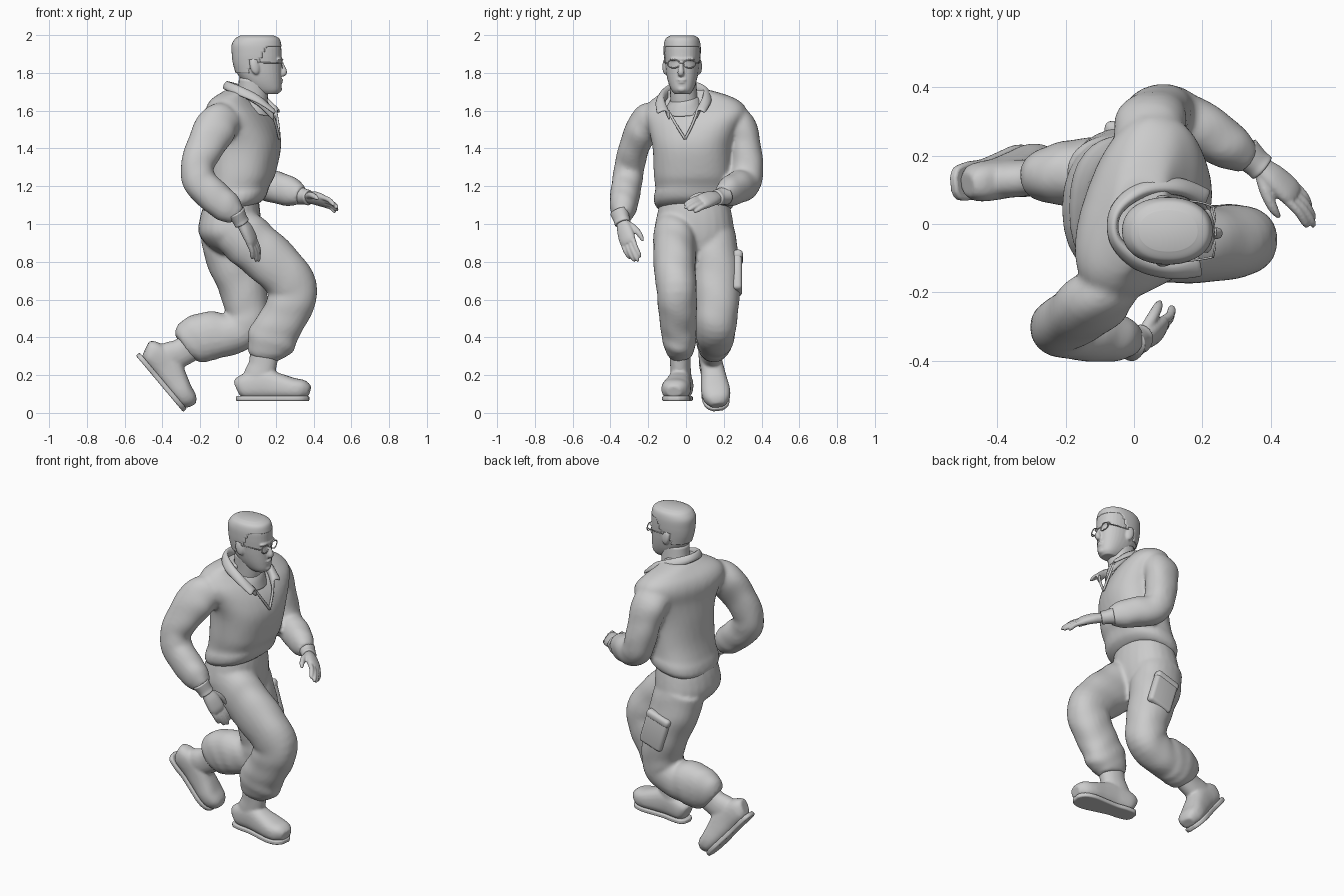
import bpy, bmesh, math
from mathutils import Vector, Matrix

def finish(name, bm, voxel=0, smooth=0, mods=()):
    bmesh.ops.recalc_face_normals(bm, faces=bm.faces)
    me = bpy.data.meshes.new(name)
    bm.to_mesh(me)
    bm.free()
    ob = bpy.data.objects.new(name, me)
    bpy.context.collection.objects.link(ob)
    for p in me.polygons:
        p.use_smooth = True
    if voxel:
        r = ob.modifiers.new("blend", 'REMESH')
        r.mode, r.voxel_size, r.use_smooth_shade = 'VOXEL', voxel, True
    if smooth:
        s = ob.modifiers.new("smooth", 'SMOOTH')
        s.factor, s.iterations = 0.5, smooth
    for kind, props in mods:
        m = ob.modifiers.new(kind.lower(), kind)
        for k, v in props.items():
            setattr(m, k, v)
    return ob

def spline(rows, steps):
    # Catmull-Rom through rows of numbers
    out, n = [], len(rows)
    for i in range(n - 1):
        a, b, c, d = (rows[max(0, min(n - 1, i + k))] for k in (-1, 0, 1, 2))
        for s in range(steps):
            t = s / steps
            out.append([0.5 * (2 * q + (r - p) * t + (2 * p - 5 * q + 4 * r - u) * t * t
                        + (3 * q - p - 3 * r + u) * t ** 3) for p, q, r, u in zip(a, b, c, d)])
    return out + [list(rows[-1])]

def tube(bm, rows, side=(0, 1, 0), steps=5, seg=24, power=2.2, up=None, wrinkle=0, M=None):
    # rows: x, y, z, half width along side, half depth, optional yaw in degrees
    rows = spline([tuple(r) + (0,) * (6 - len(r)) for r in rows], steps)
    pts = [Vector(r[:3]) for r in rows]
    rings = []
    for i, r in enumerate(rows):
        t = Vector(up) if up else (pts[min(i + 1, len(pts) - 1)] - pts[max(i - 1, 0)])
        t.normalize()
        s = Matrix.Rotation(math.radians(r[5]), 3, 'Z') @ Vector(side)
        s = (s - t * s.dot(t)).normalized()
        d = s.cross(t)
        ring = []
        for k in range(seg):
            a = 2 * math.pi * k / seg
            c, e = math.cos(a), math.sin(a)
            f = 1 + wrinkle * math.sin(i * 1.1 + 1.6 * math.sin(a * 2))
            p = pts[i] + s * (r[3] * f * math.copysign(abs(c) ** (2 / power), c)) \
                + d * (r[4] * f * math.copysign(abs(e) ** (2 / power), e))
            ring.append(bm.verts.new(M @ p if M else p))
        rings.append(ring)
    for a, b in zip(rings, rings[1:]):
        for k in range(seg):
            bm.faces.new((a[k], a[(k + 1) % seg], b[(k + 1) % seg], b[k]))
    bm.faces.new(rings[0])
    bm.faces.new(rings[-1])

def blob(bm, loc, size, rot=(0, 0, 0)):
    M = Matrix.Translation(loc)
    for a, ax in zip(rot, 'XYZ'):
        M = M @ Matrix.Rotation(math.radians(a), 4, ax)
    bmesh.ops.create_uvsphere(bm, u_segments=16, v_segments=10, radius=1, matrix=M @ Matrix.Diagonal((*size, 1)))

# Jacket: torso (hem rising to the front) and both sleeves blended together
bm = bmesh.new()
tube(bm, [(-.03, .045, 1.08, .19, .14), (-.022, .045, 1.105, .212, .168), (-.012, .045, 1.145, .216, .172),
          (.0, .045, 1.18, .207, .168, -3), (.022, .04, 1.26, .21, .172, -8), (.038, .04, 1.4, .215, .182, -15),
          (.032, .045, 1.5, .245, .172, -19), (.01, .05, 1.58, .28, .155, -20), (-.005, .05, 1.635, .262, .125, -20),
          (-.005, .04, 1.675, .205, .095, -19), (.015, .015, 1.71, .11, .08, -10)], up=(0, 0, 1), power=2.4, seg=32)
for v in bm.verts:
    v.co.z += max(0, min(1, (1.25 - v.co.z) / .12)) * (v.co.x + .03) * .2
tube(bm, [(-.06, -.17, 1.56, .08, .09), (-.11, -.222, 1.52, .085, .112), (-.168, -.27, 1.42, .08, .102),
          (-.215, -.298, 1.31, .08, .088), (-.2, -.312, 1.22, .08, .09), (-.12, -.325, 1.14, .078, .088),
          (-.055, -.332, 1.085, .07, .082), (-.005, -.335, 1.04, .048, .052)], wrinkle=.015)
tube(bm, [(.03, .22, 1.56, .08, .09), (.045, .285, 1.52, .085, .105), (.062, .315, 1.42, .08, .095),
          (.085, .325, 1.3, .085, .088), (.12, .315, 1.22, .082, .085), (.2, .275, 1.195, .08, .085),
          (.28, .225, 1.17, .068, .078), (.335, .188, 1.152, .045, .05)], wrinkle=.015)
finish("jacket", bm, .011, 8)

# Trousers: pelvis and both legs blended together
bm = bmesh.new()
tube(bm, [(-.03, .045, 1.13, .18, .14), (-.04, .045, 1.04, .2, .16), (-.045, .045, .95, .208, .163),
          (-.025, .05, .88, .17, .13), (.0, .05, .84, .1, .09)], up=(0, 0, 1))
tube(bm, [(-.05, -.055, 1.0, .105, .12), (.02, -.06, .94, .112, .14), (.1, -.06, .87, .113, .14),
          (.212, -.06, .77, .111, .135), (.292, -.05, .66, .106, .128), (.27, -.045, .56, .103, .124),
          (.215, -.04, .46, .096, .122), (.178, -.035, .39, .09, .132), (.15, -.03, .33, .075, .105),
          (.14, -.025, .29, .055, .08)], wrinkle=.015)
tube(bm, [(-.06, .14, .97, .115, .14), (-.033, .15, .85, .127, .147), (.012, .162, .7, .126, .128),
          (.047, .163, .55, .115, .115), (.035, .158, .46, .108, .112), (-.05, .155, .415, .102, .112),
          (-.13, .152, .41, .1, .128), (-.2, .147, .395, .095, .13), (-.255, .14, .372, .08, .118),
          (-.29, .135, .35, .06, .08)], wrinkle=.015)
finish("trousers", bm, .011, 6)

# Cargo pocket on the outer left thigh
bm = bmesh.new()
M = Matrix.Translation((.015, .272, .75)) @ Matrix.Rotation(math.radians(-17), 4, 'Y')
for loc, size in (((0, 0, -.02), (.155, .05, .2)), ((0, .003, .075), (.16, .052, .05))):
    bmesh.ops.create_cube(bm, size=1, matrix=M @ Matrix.Translation(loc) @ Matrix.Diagonal((*size, 1)))
finish("cargo_pocket", bm, mods=[('BEVEL', dict(width=.02, segments=4))])

# Collar: folded strip running from one tip round the back to the other
top = [(.205, .05, 1.60), (.14, .09, 1.68), (.04, .09, 1.73), (-.04, .035, 1.755), (-.045, -.04, 1.755),
       (.02, -.095, 1.73), (.11, -.12, 1.68), (.19, -.09, 1.60)]
low = [(.225, .10, 1.585), (.13, .135, 1.645), (.02, .125, 1.685), (-.065, .05, 1.71), (-.07, -.05, 1.71),
       (.0, -.13, 1.68), (.11, -.16, 1.635), (.20, -.155, 1.58)]
bm = bmesh.new()
top, low = spline(top, 4), spline(low, 4)
cols = [[bm.verts.new(p) for p in ((a[0], a[1] * .95, a[2] - .06), a,
        ((a[0] + b[0]) / 2, (a[1] + b[1]) / 2, (a[2] + b[2]) / 2 + .012), b)] for a, b in zip(top, low)]
for a, b in zip(cols, cols[1:]):
    for k in range(3):
        bm.faces.new((a[k], b[k], b[k + 1], a[k + 1]))
finish("collar", bm, mods=[('SOLIDIFY', dict(thickness=.018, offset=0)), ('SUBSURF', dict(levels=1, render_levels=1))])

# Lapel edges and zip line down the chest
bm = bmesh.new()
for path in ([(.2, .06, 1.6), (.212, .035, 1.53), (.22, -.005, 1.45)],
             [(.175, -.095, 1.6), (.2, -.055, 1.53), (.22, -.005, 1.45)]):
    tube(bm, [p + (.007, .007) for p in path], seg=8)
finish("lapel_edges", bm)

# Neck and shirt neckline
bm = bmesh.new()
tube(bm, [(.05, 0, 1.58, .085, .09), (.075, -.01, 1.66, .073, .082), (.085, -.018, 1.77, .07, .08)])
finish("neck", bm)
bm = bmesh.new()
tube(bm, [(.06, -.003, 1.6, .11, .12), (.07, -.006, 1.64, .092, .1), (.075, -.01, 1.665, .076, .084)])
finish("shirt_neckline", bm)

# Head, with brow, nose, lips, chin and ears
skull = [(.165, -.02, 1.688, .04, .045), (.152, -.02, 1.71, .058, .075), (.13, -.02, 1.75, .074, .1),
         (.112, -.02, 1.8, .085, .118), (.105, -.02, 1.85, .09, .125), (.102, -.02, 1.9, .094, .128),
         (.1, -.02, 1.95, .093, .126), (.1, -.02, 1.98, .075, .1)]
bm = bmesh.new()
tube(bm, skull, up=(0, 0, 1), seg=32, power=2.3)
tube(bm, [(.222, -.025, 1.862, .009, .01), (.234, -.026, 1.83, .012, .016), (.24, -.027, 1.802, .018, .02),
          (.23, -.026, 1.788, .014, .012)], seg=12)
for loc, size in (((.214, -.02, 1.872), (.022, .068, .012)), ((.226, -.023, 1.762), (.014, .026, .007)),
                  ((.223, -.023, 1.749), (.014, .022, .007)), ((.208, -.023, 1.714), (.026, .03, .02))):
    blob(bm, loc, size)
for s in (-1, 1):
    blob(bm, (.09, -.02 + s * .09, 1.835), (.026, .014, .044), (0, -12, s * -15))
finish("head", bm, .005, 4)

# Hair: slightly enlarged skull with the face side cut away along a curved hairline
bm = bmesh.new()
hair = [(x - .002, y, z, a + .004, b + .005) for x, y, z, a, b in skull[3:-1]]
tube(bm, hair + [(.102, -.02, 1.983, .086, .115), (.1, -.02, 1.999, .06, .085)], up=(0, 0, 1), seg=64, steps=10)
cut = []
for f in bm.faces:
    c = f.calc_center_median()
    u = max(0, min(1, (c.x - .1) / .06))
    line = 1.85 + .09 * u * u * (3 - 2 * u) if c.x > .1 else 1.87 if c.x > .06 else 1.8
    if c.z < line:
        cut.append(f)
bmesh.ops.delete(bm, geom=cut, context='FACES')
finish("hair", bm, mods=[('SOLIDIFY', dict(thickness=.008, offset=-1))])

# Glasses: two rims, bridge and temples
bm = bmesh.new()
for s in (-1, 1):
    ring = [(.237 - .006 * abs(math.cos(a)), -.023 + s * .042 + .032 * math.cos(a), 1.848 + .022 * math.sin(a), .003, .003)
            for a in (math.pi * k / 8 for k in range(17))]
    tube(bm, ring, side=(1, 0, 0), steps=2, seg=8)
    tube(bm, [(.232, -.023 + s * .073, 1.853, .003, .003), (.19, -.02 + s * .084, 1.853, .003, .003),
              (.09, -.02 + s * .095, 1.855, .003, .003)], seg=8, side=(0, 0, 1))
tube(bm, [(.238, -.035, 1.853, .003, .003), (.238, -.011, 1.853, .003, .003)], side=(1, 0, 0), seg=8)
finish("glasses", bm)

# Hands: a = along fingers, b = toward thumb, c = out of the back of the hand
def hand(name, wrist, along, thumb, curl):
    d = Vector(along).normalized()
    t = Vector(thumb)
    t = (t - d * t.dot(d)).normalized()
    n = d.cross(t) * curl
    w = Vector(wrist)
    def row(a, b, c, r, q):
        return (*(w + d * a * 1.12 + t * b + n * c), r, q)
    bm = bmesh.new()
    tube(bm, [row(-.06, 0, 0, .034, .03), row(0, 0, 0, .032, .027), row(.05, .002, .004, .044, .028),
              row(.1, 0, .003, .047, .024), row(.125, 0, 0, .04, .017)], side=t)
    for k, length in enumerate((.085, .11, .12, .105)):
        b = -.034 + k * .022
        tube(bm, [row(.1, b, 0, .0125, .014), row(.1 + length * .5, b, -.004, .012, .013),
                  row(.1 + length * .85, b * .95, -.02, .0115, .012), row(.1 + length, b * .9, -.032, .006, .006)], side=t, seg=12)
    tube(bm, [row(.02, .02, -.005, .018, .018), row(.06, .05, -.016, .017, .017), row(.1, .064, -.03, .014, .014),
              row(.13, .064, -.042, .007, .007)], side=t, seg=12)
    finish(name, bm, .005, 3)
    # Knitted cuff round the wrist
    bm = bmesh.new()
    tube(bm, [row(-.05, 0, 0, .05, .046), row(-.01, 0, 0, .043, .038), row(.01, 0, 0, .043, .038), row(.014, 0, 0, .034, .03)], side=t)
    finish(name.replace("hand", "cuff"), bm)

hand("right_hand", (.015, -.338, 1.015), (.112, .06, -.205), (.5, .8, .2), 1)
hand("left_hand", (.365, .172, 1.142), (.21, -.185, -.05), (-.5, -.5, .7), -1)

# Boots: local frame with the sole on z = 0 and the toe along +x
def boot(name, loc, pitch, yaw):
    M = Matrix.Translation(loc) @ Matrix.Rotation(math.radians(pitch), 4, 'Y') @ Matrix.Rotation(math.radians(yaw), 4, 'Z')
    bm = bmesh.new()
    tube(bm, [(-.135, 0, .062, .035, .045), (-.1, 0, .075, .056, .065), (0, 0, .09, .06, .08), (.08, 0, .078, .068, .07),
              (.16, 0, .065, .077, .058), (.215, 0, .06, .067, .051), (.25, 0, .05, .038, .03)], M=M, power=2.5)
    tube(bm, [(-.03, 0, .06, .055, .085), (-.02, 0, .13, .055, .082), (.0, 0, .19, .053, .075),
              (.012, 0, .27, .055, .077), (.015, 0, .32, .05, .07)], M=M)
    finish(name, bm, .008, 5)
    half = spline([(-.14, .02), (-.12, .048), (-.06, .056), (.0, .054), (.08, .064), (.16, .074), (.22, .06), (.248, .025)], 3)
    bm = bmesh.new()
    f = bm.faces.new([bm.verts.new(M @ Vector((x, y, 0))) for x, y in half + [(x, -y) for x, y in reversed(half)]])
    up = M.to_3x3() @ Vector((0, 0, .026))
    ext = bmesh.ops.extrude_face_region(bm, geom=[f])['geom']
    bmesh.ops.translate(bm, vec=up, verts=[v for v in ext if isinstance(v, bmesh.types.BMVert)])
    ob = finish(name + "_sole", bm, mods=[('BEVEL', dict(width=.008, segments=3))])
    bpy.context.view_layer.objects.active = ob
    ob.select_set(True)
    bpy.ops.object.shade_smooth_by_angle()
    ob.select_set(False)

boot("right_boot", (.13, -.03, .063), 0, -8)
boot("left_boot", (-.45, .135, .195), 50, 8)
